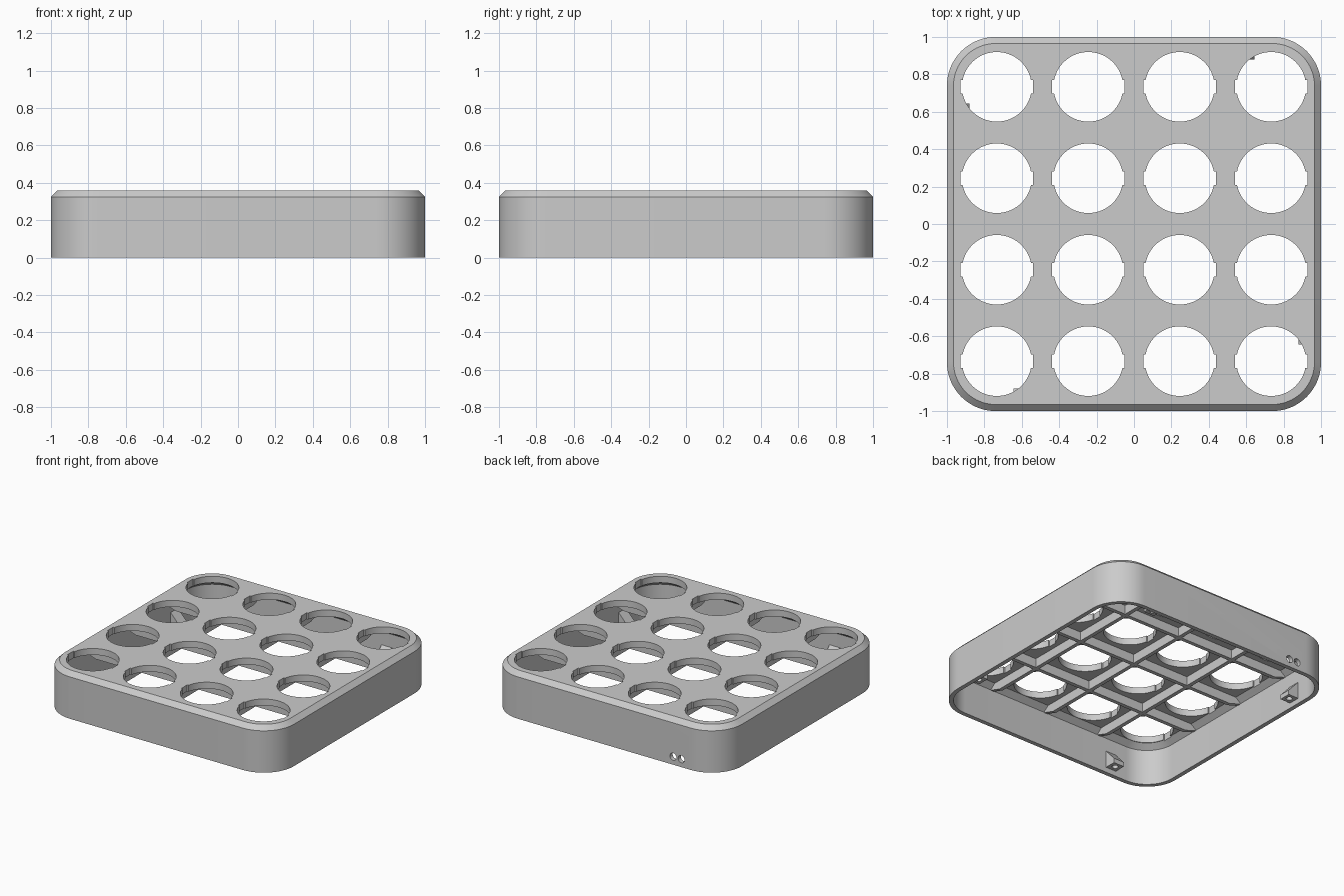
import bpy, bmesh, math
from mathutils import Matrix, Vector

old = bpy.data.objects.get("Cube")
if old:
    bpy.data.objects.remove(old, do_unlink=True)

grey = bpy.data.materials.new("plain_grey")
grey.use_nodes = True
colour = (0.6, 0.6, 0.6, 1)
grey.diffuse_color = colour
grey.node_tree.nodes["Principled BSDF"].inputs["Base Color"].default_value = colour

PITCH = 0.489
INNER = 0.967


def make_object(name, bm):
    bmesh.ops.recalc_face_normals(bm, faces=bm.faces)
    mesh = bpy.data.meshes.new(name)
    bm.to_mesh(mesh)
    bm.free()
    mesh.materials.append(grey)
    obj = bpy.data.objects.new(name, mesh)
    bpy.context.collection.objects.link(obj)
    return obj


def rounded_square(half, radius, steps=16):
    points = []
    for corner in range(4):
        turn = corner * math.pi / 2
        middle = Matrix.Rotation(turn, 2) @ Vector((half - radius, half - radius))
        for i in range(steps + 1):
            a = turn + math.pi / 2 * i / steps
            points.append((middle.x + radius * math.cos(a), middle.y + radius * math.sin(a)))
    return points


def loft(bm, rings):
    """Join equal rings of points with quads and cap both ends."""
    rows = [[bm.verts.new(p) for p in ring] for ring in rings]
    for low, high in zip(rows, rows[1:]):
        for i in range(len(low)):
            j = (i + 1) % len(low)
            bm.faces.new((low[i], low[j], high[j], high[i]))
    bm.faces.new(rows[0])
    bm.faces.new(rows[-1])


def prism(bm, profile, width, matrix):
    """Extrude an (x, z) profile along y, centred, then place it."""
    loft(bm, [[matrix @ Vector((x, y, z)) for x, z in profile]
              for y in (-width / 2, width / 2)])


def cut(target, bm):
    """Subtract the cutter mesh and bake the result."""
    cutter = make_object("cutter", bm)
    cutter.hide_render = True
    mod = target.modifiers.new("cut", 'BOOLEAN')
    mod.operation = 'DIFFERENCE'
    mod.solver = 'EXACT'
    mod.object = cutter
    bpy.context.view_layer.objects.active = target
    bpy.ops.object.modifier_apply(modifier=mod.name)
    bpy.data.objects.remove(cutter, do_unlink=True)


def shade(obj):
    bpy.ops.object.select_all(action='DESELECT')
    obj.select_set(True)
    bpy.context.view_layer.objects.active = obj
    bpy.ops.object.shade_smooth_by_angle(angle=math.radians(30))


# Hollow lid: open below, chamfered inside and outside at the top
CORNER = 0.26
sections = [(0.922, 0.31), (INNER, 0.275), (INNER, 0), (1, 0), (1, 0.325), (0.965, 0.36)]
bm = bmesh.new()
loft(bm, [[(x, y, z) for x, y in rounded_square(half, CORNER - (1 - half))]
          for half, z in sections])
lid = make_object("lid_shell", bm)

# Sixteen round openings with a shallow flat notch on each side
bm = bmesh.new()
opening = []
NOTCH = 0.036
notch_angle = math.asin(NOTCH / 0.186)
for side in (0, math.pi):
    s = math.cos(side)
    opening += [(s * 0.193, -s * NOTCH), (s * 0.193, s * NOTCH)]
    for i in range(33):
        a = side + notch_angle + (math.pi - 2 * notch_angle) * i / 32
        opening.append((0.186 * math.cos(a), 0.186 * math.sin(a)))
for col in range(4):
    for row in range(4):
        cx, cy = (col - 1.5) * PITCH, (row - 1.5) * PITCH
        loft(bm, [[(cx + x, cy + y, z) for x, y in opening] for z in (0.2, 0.5)])
cut(lid, bm)

# Pair of cable holes low in the back wall
bm = bmesh.new()
for x in (-0.66, -0.59):
    bmesh.ops.create_cone(bm, cap_ends=True, segments=24, radius1=0.028, radius2=0.028, depth=0.2,
                          matrix=Matrix.Translation((x, 1, 0.062)) @ Matrix.Rotation(math.pi / 2, 4, 'X'))
cut(lid, bm)
shade(lid)

# Stiffening ribs between the openings, rising towards the walls
rib_profile = [(-0.975, 0.32), (-0.975, 0.275), (-0.87, 0.24),
               (0.87, 0.24), (0.975, 0.275), (0.975, 0.32)]
for name, turn in (("ribs_across", 0), ("ribs_lengthwise", math.pi / 2)):
    bm = bmesh.new()
    for k in (-1, 0, 1):
        prism(bm, rib_profile, 0.03,
              Matrix.Rotation(turn, 4, 'Z') @ Matrix.Translation((0, k * PITCH, 0)))
    make_object(name, bm)

# Four wedge-shaped screw bosses, one on each wall
boss_profile = [(0.975, 0.04), (0.88, 0.04), (0.88, 0.075), (0.975, 0.18)]
bm, drill = bmesh.new(), bmesh.new()
for k in range(4):
    place = Matrix.Rotation(k * math.pi / 2, 4, 'Z') @ Matrix.Translation((0, -0.6, 0))
    prism(bm, boss_profile, 0.09, place)
    bmesh.ops.create_cone(drill, cap_ends=True, segments=20, radius1=0.022, radius2=0.022, depth=0.08,
                          matrix=place @ Matrix.Translation((0.922, 0, 0.04)))
bosses = make_object("screw_bosses", bm)
cut(bosses, drill)
shade(bosses)
